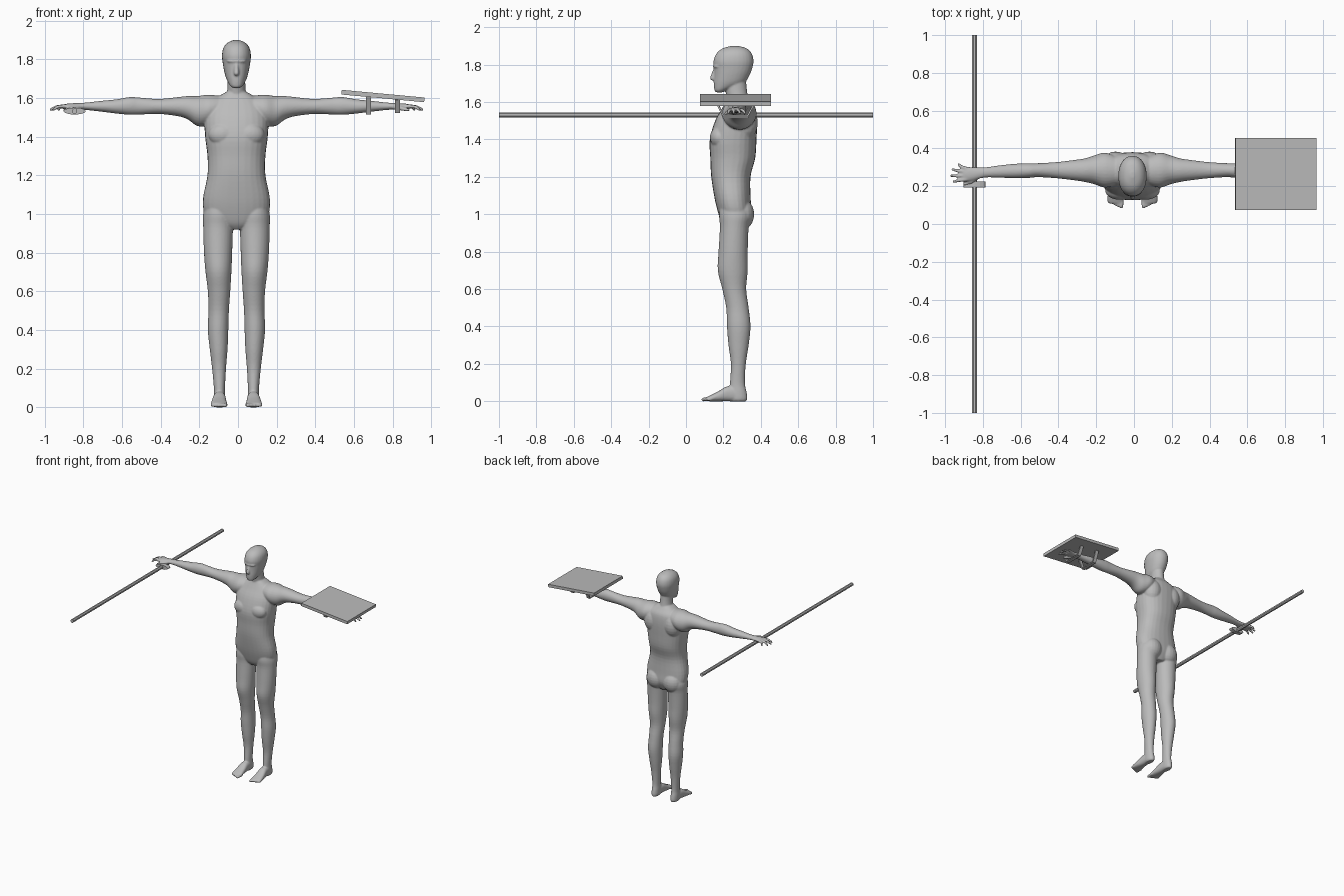
import bpy
import bmesh
import math
from mathutils import Vector, Matrix

if "Cube" in bpy.data.objects:
    bpy.data.objects.remove(bpy.data.objects["Cube"], do_unlink=True)

GREY = (0.5, 0.5, 0.5, 1.0)
grey = bpy.data.materials.new("plain grey")
grey.use_nodes = True
grey.diffuse_color = GREY
grey.node_tree.nodes["Principled BSDF"].inputs["Base Color"].default_value = GREY

SIDES = 28
STEPS = 4
MIDLINE = -0.008


def make_object(name, bm, location=(0, 0, 0)):
    bmesh.ops.recalc_face_normals(bm, faces=bm.faces[:])
    mesh = bpy.data.meshes.new(name)
    bm.to_mesh(mesh)
    bm.free()
    mesh.materials.append(grey)
    obj = bpy.data.objects.new(name, mesh)
    obj.location = location
    bpy.context.scene.collection.objects.link(obj)
    return obj


def smooth_rows(rows):
    """Catmull-Rom interpolation between cross-sections."""
    result = []
    last = len(rows) - 1
    for i in range(last):
        group = [rows[max(i - 1, 0)], rows[i], rows[i + 1], rows[min(i + 2, last)]]
        for step in range(STEPS):
            t = step / STEPS
            result.append([
                b + 0.5 * t * (c - a + t * (2 * a - 5 * b + 4 * c - d + t * (3 * (b - c) + d - a)))
                for a, b, c, d in zip(*group)])
    result.append(rows[last])
    return result


def loft(bm, axis, rows, side=1, power=2.0):
    """Rows are: position on axis, two centre coordinates, two half widths."""
    rings = []
    for t, a, b, ra, rb in smooth_rows(rows):
        ring = []
        for k in range(SIDES):
            angle = math.tau * k / SIDES
            c, s = math.cos(angle), math.sin(angle)
            u = a + ra * math.copysign(abs(c) ** (2 / power), c)
            v = b + rb * math.copysign(abs(s) ** (2 / power), s)
            x, y, z = {"x": (t, u, v), "y": (u, t, v), "z": (u, v, t)}[axis]
            ring.append(bm.verts.new((x * side, y, z)))
        rings.append(ring)
    for low, high in zip(rings, rings[1:]):
        for k in range(SIDES):
            n = (k + 1) % SIDES
            bm.faces.new((low[k], low[n], high[n], high[k]))
    bm.faces.new(rings[0][::-1])
    bm.faces.new(rings[-1])


def ellipsoid(bm, centre, radii, side=1):
    x, y, z = centre
    matrix = Matrix.Translation((x * side, y, z)) @ Matrix.Diagonal((*radii, 1))
    bmesh.ops.create_uvsphere(bm, u_segments=20, v_segments=12, radius=1, matrix=matrix)


def digit(bm, points, radius, tip_radius, side=1):
    """A finger or toe: tapered segments with round joints."""
    path = [Vector((x * side, y, z)) for x, y, z in points]
    count = len(path) - 1
    radii = [radius + (tip_radius - radius) * i / count for i in range(count + 1)]
    for point, r in zip(path, radii):
        bmesh.ops.create_uvsphere(bm, u_segments=12, v_segments=8, radius=r,
                                  matrix=Matrix.Translation(point))
    for p, q, r, s in zip(path, path[1:], radii, radii[1:]):
        turn = (q - p).to_track_quat("Z", "Y").to_matrix().to_4x4()
        bmesh.ops.create_cone(bm, cap_ends=True, segments=12, radius1=r, radius2=s,
                              depth=(q - p).length,
                              matrix=Matrix.Translation((p + q) / 2) @ turn)


# Torso, neck and head
body = bmesh.new()
loft(body, "z", [
    (.92, 0, .265, .04, .05), (.95, 0, .262, .12, .07), (1.0, 0, .262, .165, .088),
    (1.08, 0, .25, .173, .096), (1.2, 0, .24, .15, .105), (1.3, 0, .25, .15, .12),
    (1.4, 0, .252, .162, .125), (1.5, 0, .268, .165, .112), (1.57, 0, .283, .14, .088),
    (1.61, 0, .28, .09, .064), (1.635, 0, .275, .045, .05)], power=2.35)
loft(body, "z", [
    (1.56, 0, .285, .06, .06), (1.62, 0, .276, .05, .057),
    (1.67, 0, .268, .046, .057), (1.74, 0, .265, .045, .055)])
loft(body, "z", [
    (1.652, 0, .178, .018, .018), (1.665, 0, .188, .034, .036), (1.7, 0, .228, .053, .08),
    (1.74, 0, .244, .064, .094), (1.78, 0, .252, .071, .102), (1.82, 0, .254, .075, .107),
    (1.86, 0, .257, .067, .094), (1.887, 0, .26, .044, .064), (1.901, 0, .26, .01, .015)],
    power=2.15)
# Nose and brow
digit(body, [(0, .155, 1.775), (0, .142, 1.728)], .009, .014)
ellipsoid(body, (0, .17, 1.79), (.05, .026, .012))

for side in (1, -1):
    # Chest, shoulder blade and buttock masses
    ellipsoid(body, (.07, .178, 1.41), (.075, .05, .06), side)
    ellipsoid(body, (.09, .31, 1.49), (.075, .074, .1), side)
    ellipsoid(body, (.075, .295, 1.0), (.08, .07, .085), side)
    # Leg
    loft(body, "z", [
        (1.08, .1, .25, .05, .06), (1.0, .095, .262, .077, .085), (.93, .095, .258, .077, .077),
        (.8, .095, .252, .073, .078), (.7, .093, .25, .067, .08), (.6, .09, .258, .058, .064),
        (.5, .092, .275, .053, .06), (.4, .095, .282, .053, .063), (.3, .092, .281, .046, .054),
        (.2, .09, .28, .036, .04), (.1, .088, .275, .029, .04), (.05, .088, .278, .03, .046),
        (.015, .088, .28, .029, .048), (0, .088, .28, .022, .042)], side)
    # Foot and toes
    loft(body, "y", [
        (.31, .087, .026, .024, .026), (.27, .087, .038, .029, .038), (.22, .088, .04, .033, .04),
        (.17, .09, .026, .039, .026), (.13, .09, .016, .043, .016), (.11, .09, .012, .036, .011)],
        side, power=2.4)
    for i in range(5):
        x = .057 + i * .017
        digit(body, [(x, .135, .013), (x + .002, .092 + .007 * i, .01)],
              .012 - .0008 * i, .0105 - .0008 * i, side)
    # Arm and palm
    loft(body, "x", [
        (.05, .28, 1.56, .06, .045), (.14, .285, 1.54, .092, .077), (.2, .287, 1.532, .077, .078),
        (.25, .285, 1.549, .063, .061), (.3, .285, 1.555, .055, .05), (.4, .285, 1.556, .043, .039),
        (.5, .285, 1.558, .037, .044), (.55, .283, 1.559, .039, .046), (.62, .281, 1.556, .038, .037),
        (.7, .278, 1.557, .033, .028), (.78, .273, 1.557, .027, .019), (.84, .266, 1.557, .034, .016),
        (.88, .264, 1.556, .039, .014), (.9, .264, 1.554, .034, .01)], side)
    # Fingers and thumb
    for base_y, tip_x, tip_y in ((.294, .92, .316), (.275, .953, .289),
                                 (.255, .96, .256), (.236, .946, .224)):
        middle = ((.885 + tip_x) / 2 + .008, (base_y + tip_y) / 2, 1.555)
        digit(body, [(.88, base_y, 1.557), middle, (tip_x, tip_y, 1.54)], .0105, .0075, side)
    digit(body, [(.82, .25, 1.552), (.855, .222, 1.545), (.888, .212, 1.538)], .013, .0085, side)

# Fuse the masses into one smooth skin
figure = make_object("body", body, (MIDLINE, 0, 0))
fuse = figure.modifiers.new("fuse", "REMESH")
fuse.mode = "VOXEL"
fuse.voxel_size = 0.005
fuse.use_smooth_shade = True
soften = figure.modifiers.new("soften", "SMOOTH")
soften.factor = 0.5
soften.iterations = 6

# Spear shaft
shaft = bmesh.new()
bmesh.ops.create_cone(shaft, cap_ends=True, segments=8, radius1=.0145, radius2=.0145, depth=2,
                      matrix=Matrix.Rotation(math.pi / 2, 4, "X") @ Matrix.Rotation(math.pi / 8, 4, "Z"))
make_object("spear_shaft", shaft, (-.845, 0, 1.532))

# Flat oval guard in front of the hand
guard = bmesh.new()
bmesh.ops.create_cone(guard, cap_ends=True, segments=12, radius1=1, radius2=1, depth=1,
                      matrix=Matrix.Diagonal((.058, .034, .018, 1)) @ Matrix.Rotation(math.pi / 2, 4, "X"))
make_object("spear_guard", guard, (-.845, .209, 1.532))

# Shield board
board = bmesh.new()
bmesh.ops.create_cube(board, size=1, matrix=Matrix.Diagonal((.43, .38, .024, 1)))
shield = make_object("shield_board", board, (.75, .265, 1.61))
shield.rotation_euler.y = math.radians(5.3)

# Two straps looping under the forearm
for name, x, top, bottom in (("forearm_strap", .675, 1.606, 1.518), ("hand_strap", .825, 1.592, 1.526)):
    strap = bmesh.new()
    profile = [(.165, top), (.2, bottom), (.33, bottom), (.365, top)]
    edges = [[strap.verts.new((x + offset, y, z)) for y, z in profile] for offset in (-.014, .014)]
    for i in range(len(profile) - 1):
        strap.faces.new((edges[0][i], edges[0][i + 1], edges[1][i + 1], edges[1][i]))
    band = make_object(name, strap)
    thick = band.modifiers.new("thickness", "SOLIDIFY")
    thick.thickness = 0.01
    thick.offset = 0
